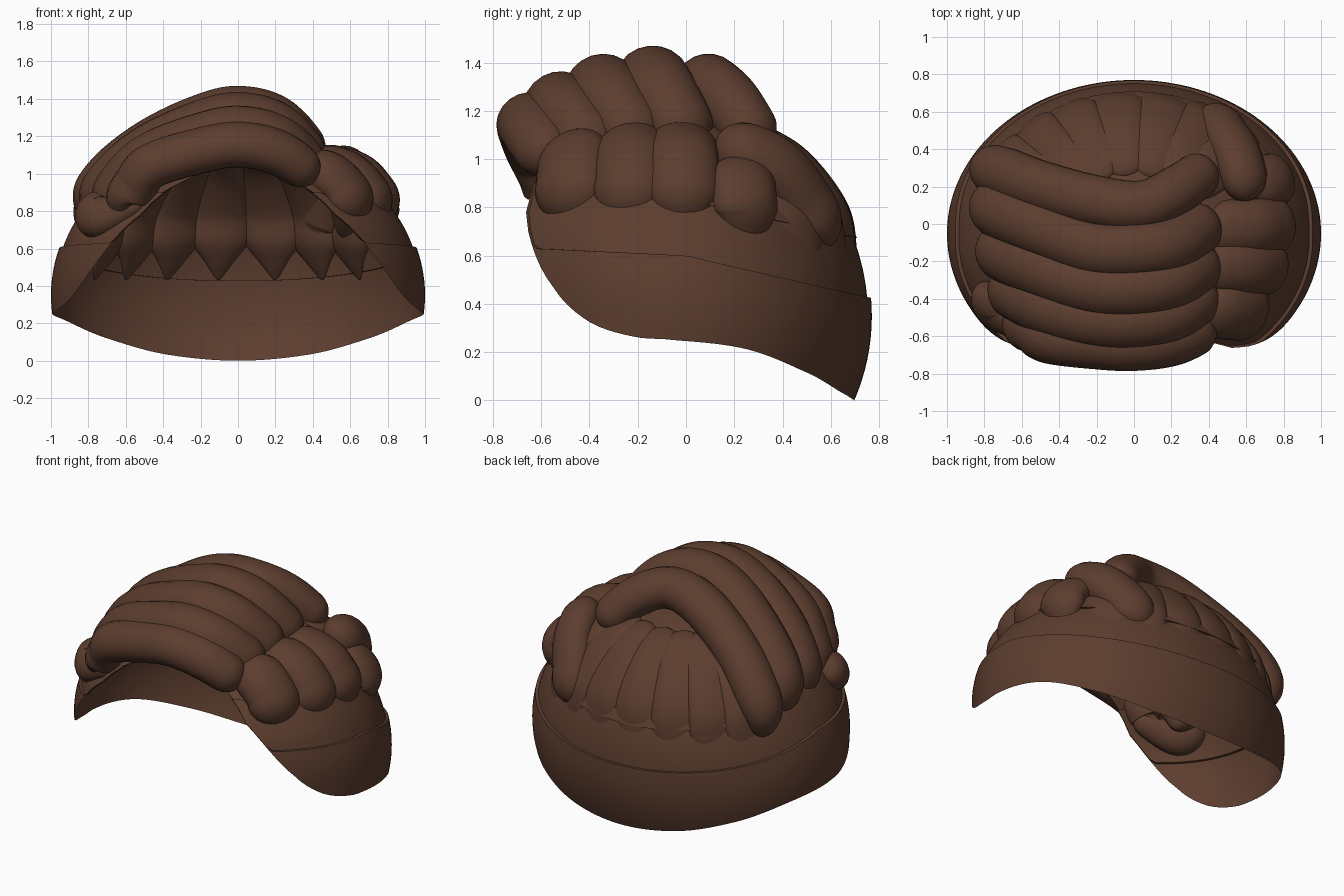
import bpy, bmesh, math
from mathutils import Vector

if "Cube" in bpy.data.objects:
    bpy.data.objects.remove(bpy.data.objects["Cube"])

brown = bpy.data.materials.new("dark brown hair")
brown.use_nodes = True
COLOUR = (0.107, 0.047, 0.028, 1)
brown.diffuse_color = COLOUR
brown.node_tree.nodes["Principled BSDF"].inputs["Base Color"].default_value = COLOUR

CENTRE = Vector((0, -0.05, 0.35))


def cap_point(deg, z, k=1.0):
    """Point on the head ellipsoid; 0 degrees is the front, 90 is +x."""
    a = math.radians(deg)
    c = math.sqrt(max(0.0, 1 - ((z - CENTRE.z) / 0.85) ** 2))
    k += 0.07 * max(0, math.cos(a)) * min(1, max(0, (z - 0.35) / 0.35))
    return Vector((math.sin(a) * c * k, CENTRE.y - 0.82 * math.cos(a) * c * k, z))


def finish(bm, name, angle=40):
    bmesh.ops.recalc_face_normals(bm, faces=bm.faces)
    mesh = bpy.data.meshes.new(name)
    bm.to_mesh(mesh)
    bm.free()
    mesh.materials.append(brown)
    ob = bpy.data.objects.new(name, mesh)
    bpy.context.collection.objects.link(ob)
    bpy.ops.object.select_all(action='DESELECT')
    ob.select_set(True)
    bpy.context.view_layer.objects.active = ob
    bpy.ops.object.shade_smooth_by_angle(angle=math.radians(angle))


def skin(bm, rings):
    for lo, hi in zip(rings, rings[1:]):
        n = len(lo)
        for i in range(n):
            j = (i + 1) % n
            bm.faces.new((lo[i], lo[j], hi[j], hi[i]))


def catmull(p0, p1, p2, p3, t):
    return 0.5 * (2 * p1 + (p2 - p0) * t + (2 * p0 - 5 * p1 + 4 * p2 - p3) * t * t
                  + (3 * p1 - p0 - 3 * p2 + p3) * t ** 3)


def lock(name, points, radii, flat=1.0, steps=14, sides=20):
    """Round-ended lock of hair swept along a smooth path over the head."""
    pts = [Vector((*p, r)) for p, r in zip(points, radii)]
    pts = [2 * pts[0] - pts[1]] + pts + [2 * pts[-1] - pts[-2]]
    path = [catmull(*pts[s:s + 4], i / steps)
            for s in range(len(pts) - 3) for i in range(steps)] + [pts[-2]]
    pos = [p.to_3d() for p in path]
    dist = [0]
    for a, b in zip(pos, pos[1:]):
        dist.append(dist[-1] + (b - a).length)
    bm = bmesh.new()
    rings = []
    for i, p in enumerate(pos):
        r = max(.01, path[i].w)
        d = min(dist[i], dist[-1] - dist[i])
        if d < r:
            r *= math.sqrt(max(0.01, 1 - (1 - d / r) ** 2))
        tangent = (pos[min(i + 1, len(pos) - 1)] - pos[max(i - 1, 0)]).normalized()
        side = tangent.cross(p - CENTRE).normalized()
        out = side.cross(tangent)
        rings.append([bm.verts.new(p + side * r * math.cos(t) + out * r * flat * math.sin(t))
                      for t in (2 * math.pi * j / sides for j in range(sides))])
    skin(bm, rings)
    bm.faces.new(rings[0])
    bm.faces.new(rings[-1])
    finish(bm, name)


# Cap: open shell with a stepped rim, a recessed band and a raised crown
EDGE = [(-15, 1.01), (0, 1.04), (15, 1.01), (28, .92), (35, .78), (52, .48), (64, .33),
        (78, .265), (90, .25), (111, .215), (132, .125), (155, .035), (180, 0), (205, .035)]


def edge_height(deg):
    d = min(deg, 360 - deg)
    i = next(i for i in range(1, len(EDGE)) if d <= EDGE[i + 1][0])
    t = (d - EDGE[i][0]) / (EDGE[i + 1][0] - EDGE[i][0])
    return catmull(*[z for a, z in EDGE[i - 1:i + 3]], t)


bm = bmesh.new()
COLS, ROWS = 144, 10
columns = []
for c in range(COLS):
    deg = 360 * c / COLS
    y = -0.05 - 0.75 * math.cos(math.radians(deg))
    low = edge_height(deg)
    rim = .6 - .05 * y - .2 * max(0, y)
    step = .835 - .09 * y - .14 * max(0, y)
    levels = [low, max(low, rim), max(low, step), 1.195]
    column = []
    for band, k in enumerate((1.0, 0.98, 1.0)):
        for r in range(ROWS + 1):
            z = levels[band] + (levels[band + 1] - levels[band]) * r / ROWS
            column.append(bm.verts.new(cap_point(deg, z, k)))
    columns.append(column)
rings = [list(ring) for ring in zip(*columns)]
skin(bm, rings)
bm.faces.new(rings[-1])
finish(bm, "cap_shell", 35)

# Large rolls crossing the crown, their right ends tucked inside the cap
lock("crown_roll_back",
     [(-.74, .3, .62), (-.77, .3, .78), (-.69, .27, .92), (-.5, .2, 1.1), (-.2, .12, 1.27),
      (.05, .1, 1.31), (.24, .19, 1.23), (.41, .31, 1.05)],
     [.05, .12, .14, .14, .14, .135, .13, .12], .92)
rolls = [  # crown y, crown z, right end y, left end y, half width
    (-.13, 1.335, .1, .03, .15),
    (-.34, 1.3, -.14, -.17, .15),
    (-.52, 1.23, -.36, -.35, .145),
    (-.65, 1.155, -.55, -.55, .13),
]
for i, (y, z, right, left, r) in enumerate(rolls):
    drop = 1.335 - z
    x = -.76 + .9 * drop
    lock(f"crown_roll_{i + 1}",
         [(x + .04, right, .68 + .5 * drop), (x, right, .85),
          (x + .07 - .1 * drop, right * .8 + y * .2, .98 - .2 * drop),
          (-.48 + .1 * drop, (y + right) / 2 - .02, 1.15 - .6 * drop),
          (-.22, y, 1.28 - .9 * drop), (.0, y - .01, z),
          (.22, y * .8 + left * .2, 1.27 - .9 * drop), (.42, left, 1.05 - .4 * drop)],
         [.05, r * .9, r, r, r, r, r, r * .9], .9)

# Tucked end below the front roll on the right side
lock("right_tucked_lock", [(-.77, -.34, .88), (-.74, -.46, .77), (-.5, -.6, .86)],
     [.11, .12, .06], .8)

# Pads running down the left side, tapering inside the cap
pads = [  # top y, bottom y, bottom x, half width
    (-.45, -.47, .57, .16),
    (-.23, -.23, .69, .15),
    (-.02, -.01, .73, .15),
]
for i, (top, low, x, r) in enumerate(pads):
    lock(f"left_pad_{i + 1}",
         [(x - .01, low * .9, .66), (x + .03, low, .83), (x - .01, low, .93),
          (x - .12, (low + top) / 2, 1.02), (.36, top, 1.07)],
         [.04, r * .95, r, r, r], .72)

# Curled locks behind the pads
lock("left_curl_upper",
     [(.41, .53, .6), (.45, .54, .72), (.49, .48, .84), (.55, .38, .96),
      (.59, .25, 1.03), (.63, .13, 1.01)],
     [.05, .13, .14, .14, .135, .13], .8)
lock("left_curl_lower",
     [(.74, .24, .62), (.76, .25, .77), (.75, .24, .85), (.68, .23, .92), (.58, .2, .97)],
     [.04, .13, .14, .14, .13], .65)

# Back locks: broad outside, with pointed ends hanging inside the wall
for i, x in enumerate((-.73, -.57, -.36, -.1, .19, .43, .62)):
    deg = 180 - math.degrees(math.asin(x / .88))
    lock(f"back_lock_{i + 1}",
         [cap_point(deg, z, k) for z, k in ((.43, .93), (.53, .9), (.64, .9), (.8, .94),
                                            (1.0, .95), (1.13, .93))],
         [.01, .08, .155, .16, .145, .11], .42)
